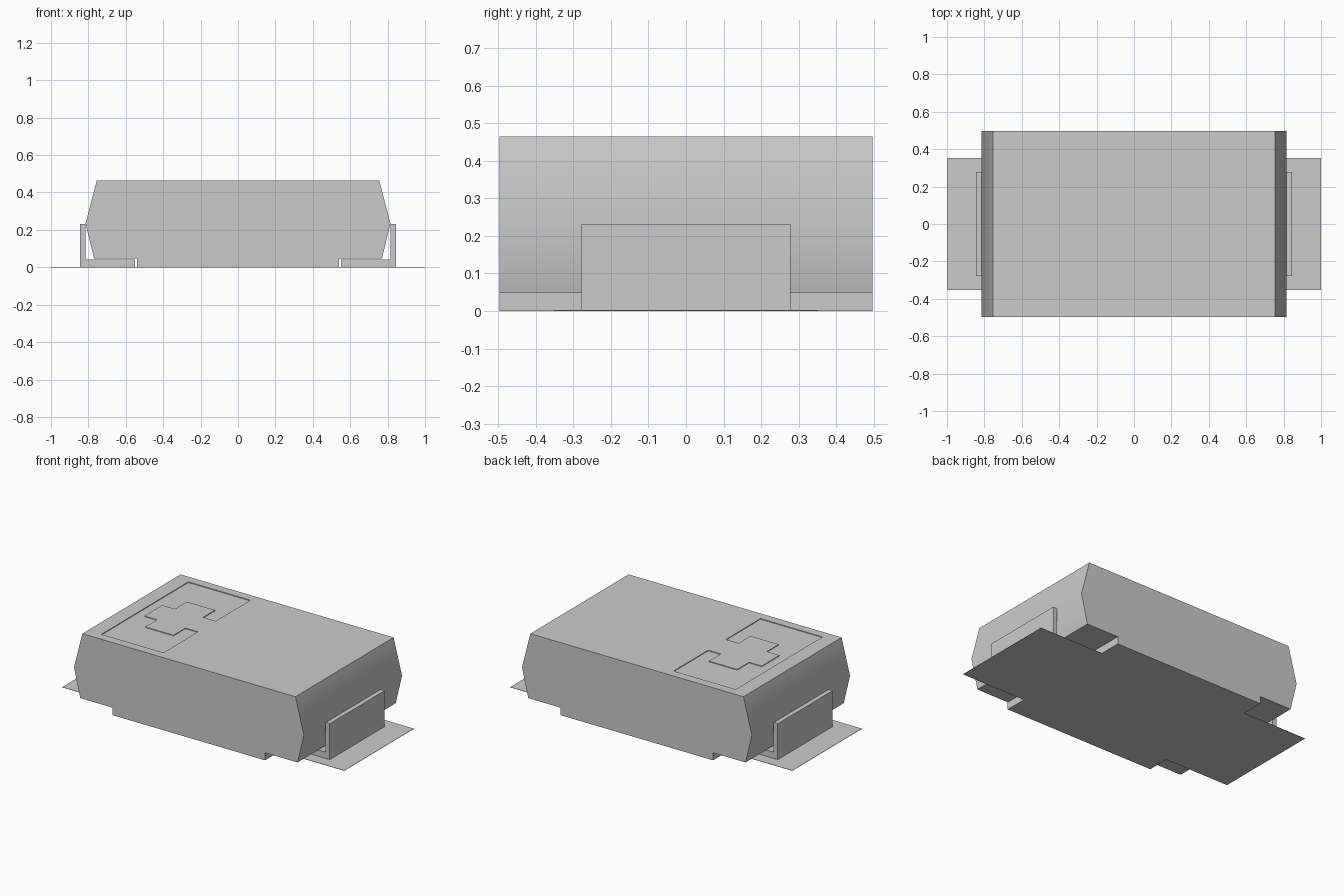
import bpy
import bmesh
import math

cube = bpy.data.objects.get("Cube")
if cube:
    bpy.data.objects.remove(cube, do_unlink=True)

# One plain grey for every part
grey = bpy.data.materials.new("light_grey")
grey.use_nodes = True
grey.diffuse_color = (0.6, 0.6, 0.6, 1)
grey.node_tree.nodes["Principled BSDF"].inputs["Base Color"].default_value = (0.6, 0.6, 0.6, 1)


def extrude_outline(name, points, start, depth):
    """Solid from a closed outline of 3D points moved along depth."""
    bm = bmesh.new()
    face = bm.faces.new([bm.verts.new(start(a, b)) for a, b in points])
    result = bmesh.ops.extrude_face_region(bm, geom=[face])
    verts = [v for v in result["geom"] if isinstance(v, bmesh.types.BMVert)]
    bmesh.ops.translate(bm, verts=verts, vec=depth)
    bmesh.ops.recalc_face_normals(bm, faces=bm.faces)
    mesh = bpy.data.meshes.new(name)
    bm.to_mesh(mesh)
    bm.free()
    obj = bpy.data.objects.new(name, mesh)
    bpy.context.collection.objects.link(obj)
    mesh.materials.append(grey)
    return obj


def side_profile(name, points, half_width):
    return extrude_outline(name, points, lambda x, z: (x, -half_width, z),
                           (0, 2 * half_width, 0))


def make_active(obj):
    bpy.ops.object.select_all(action="DESELECT")
    obj.select_set(True)
    bpy.context.view_layer.objects.active = obj


# Moulded body: tapered ends and a raised foot underneath
TOP = 0.465
half = [(0.54, 0), (0.54, 0.048), (0.77, 0.048), (0.815, 0.235), (0.755, TOP)]
body = side_profile("body", half + [(-x, z) for x, z in reversed(half)], 0.497)

# Shallow polarity recess that leaves a raised cross standing inside it
edge = [(-0.6, 0.09), (-0.51, 0.09), (-0.51, 0.21), (-0.31, 0.21),
        (-0.31, 0.09), (-0.22, 0.09), (-0.22, 0.44), (-0.66, 0.44)]
cutter = extrude_outline("recess_cutter", edge + [(x, -y) for x, y in reversed(edge)],
                         lambda x, y: (x, y, TOP - 0.005), (0, 0, 0.05))
cutter.hide_render = True
make_active(body)
cut = body.modifiers.new("polarity_recess", "BOOLEAN")
cut.operation = "DIFFERENCE"
cut.solver = "EXACT"
cut.object = cutter
bpy.ops.object.modifier_apply(modifier=cut.name)
bpy.data.objects.remove(cutter, do_unlink=True)
bpy.ops.object.shade_smooth_by_angle(angle=math.radians(30))

# Bent metal terminals wrapping under each end
for side, name in ((1, "left_terminal"), (-1, "right_terminal")):
    bend = [(0.55, 0), (0.845, 0), (0.845, 0.232), (0.816, 0.232),
            (0.816, 0.043), (0.55, 0.043)]
    side_profile(name, [(side * x, z) for x, z in bend], 0.278)

# Thin mounting sheet under the whole part
side_profile("base_sheet", [(-1, 0), (1, 0), (1, 0.002), (-1, 0.002)], 0.352)
